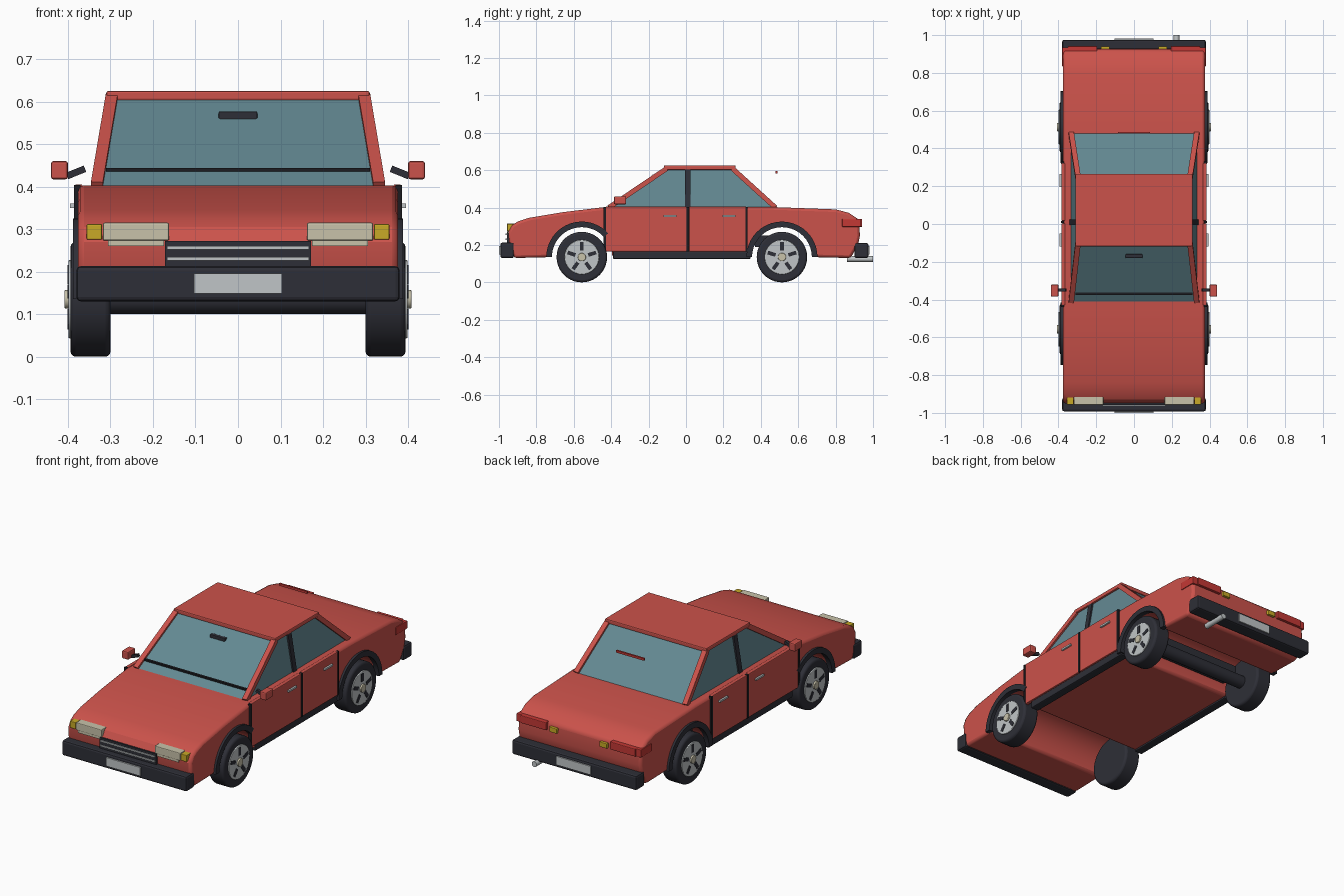
import bpy, bmesh, math
from mathutils import Vector, Matrix

if "Cube" in bpy.data.objects:
    bpy.data.objects.remove(bpy.data.objects["Cube"])


def mat(name, rgb):
    m = bpy.data.materials.new(name)
    m.diffuse_color = (*rgb, 1)
    m.use_nodes = True
    m.node_tree.nodes["Principled BSDF"].inputs["Base Color"].default_value = m.diffuse_color
    return m


RED = mat("body_red", (0.60, 0.085, 0.07))
GLASS = mat("window_blue", (0.125, 0.25, 0.29))
DARK = mat("trim_dark", (0.027, 0.028, 0.038))
BLACK = mat("seam_black", (0.012, 0.012, 0.015))
GREY = mat("metal_grey", (0.53, 0.56, 0.57))
BEIGE = mat("lamp_beige", (0.58, 0.54, 0.40))
YELLOW = mat("lamp_yellow", (0.58, 0.40, 0.02))
TAIL = mat("lamp_red", (0.55, 0.04, 0.035))


def finish(name, bm, material, bevel=0, segs=2, smooth=True):
    bmesh.ops.recalc_face_normals(bm, faces=bm.faces)
    me = bpy.data.meshes.new(name)
    bm.to_mesh(me)
    bm.free()
    me.materials.append(material)
    ob = bpy.data.objects.new(name, me)
    bpy.context.collection.objects.link(ob)
    if bevel:
        mod = ob.modifiers.new("bevel", 'BEVEL')
        mod.width, mod.segments = bevel, segs
        mod.limit_method, mod.angle_limit = 'ANGLE', math.radians(50)
    if smooth:
        bpy.ops.object.select_all(action='DESELECT')
        ob.select_set(True)
        bpy.context.view_layer.objects.active = ob
        bpy.ops.object.shade_smooth_by_angle(angle=math.radians(25))
    return ob


def box(name, x, y, z, material, bevel=0):
    """Box from (min, max) ranges."""
    bm = bmesh.new()
    bmesh.ops.create_cube(bm, size=1)
    for v in bm.verts:
        v.co = [(a + b) / 2 + c * (b - a) for (a, b), c in zip((x, y, z), v.co)]
    return finish(name, bm, material, bevel, smooth=False)


def side_box(name, x, y, z, material, bevel=0):
    """The same box on both sides of the car."""
    for s, tag in ((1, "right"), (-1, "left")):
        box(f"{name}_{tag}", sorted((s * x[0], s * x[1])), y, z, material, bevel)


def prism(name, profile, x0, x1, material, bevel=0, segs=2):
    """Side profile of (y, z) points extruded across x."""
    bm = bmesh.new()
    face = bm.faces.new([bm.verts.new((x0, y, z)) for y, z in profile])
    res = bmesh.ops.extrude_face_region(bm, geom=[face])
    new = [v for v in res["geom"] if isinstance(v, bmesh.types.BMVert)]
    bmesh.ops.translate(bm, verts=new, vec=(x1 - x0, 0, 0))
    return finish(name, bm, material, bevel, segs)


def bar(name, a, b, w, h, material):
    """Rectangular bar between two points."""
    a, b = Vector(a), Vector(b)
    d = b - a
    bm = bmesh.new()
    bmesh.ops.create_cube(bm, size=1)
    side = Vector((1, 0, 0)) if abs(d.x) < 0.9 * d.length else Vector((0, 1, 0))
    zax = d.normalized()
    yax = zax.cross(side).normalized()
    xax = yax.cross(zax)
    for v in bm.verts:
        v.co = (a + b) / 2 + xax * v.co.x * w + yax * v.co.y * h + d * v.co.z
    return finish(name, bm, material, smooth=False)


def cyl(name, c, r, depth, axis, material, bevel=0, n=32):
    bm = bmesh.new()
    rot = Matrix.Rotation(math.pi / 2, 4, 'Y' if axis == 'x' else 'X')
    bmesh.ops.create_cone(bm, cap_ends=True, segments=n, radius1=r, radius2=r,
                          depth=depth, matrix=Matrix.Translation(c) @ rot)
    return finish(name, bm, material, bevel, 3)


def arc(cy, cz, r, a0, a1, n=20):
    return [(cy + r * math.cos(math.radians(a0 + (a1 - a0) * i / n)),
             cz + r * math.sin(math.radians(a0 + (a1 - a0) * i / n))) for i in range(n + 1)]


FRONT, REAR, AXLE = -0.557, 0.513, 0.135

# Body shell with wheel tunnels
shell = [(-0.92, 0.13), (-0.945, 0.20), (-0.95, 0.27), (-0.93, 0.305), (-0.90, 0.325),
         (-0.84, 0.345), (-0.66, 0.375), (-0.43, 0.403), (0.45, 0.403), (0.80, 0.39),
         (0.87, 0.372), (0.925, 0.335), (0.93, 0.25), (0.92, 0.20), (0.88, 0.13)]
shell += arc(REAR, AXLE, 0.163, 0, 180) + arc(FRONT, AXLE, 0.163, 0, 180)
prism("body_shell", shell, -0.376, 0.376, RED, 0.014)

# Wheel arch flares
for s, tag in ((1, "right"), (-1, "left")):
    for cy, start, end in ((FRONT, 42, "front"), (REAR, 0, "rear")):
        ring = arc(cy, AXLE, 0.19, start, 180) + arc(cy, AXLE, 0.16, 180, start)
        prism(f"{end}_arch_flare_{tag}", ring, s * 0.36, s * 0.388, DARK)

# Doors, seams, sills and handles
side_box("front_door", (0.365, 0.385), (-0.43, 0.003), (0.165, 0.405), RED, 0.004)
side_box("rear_door", (0.365, 0.385), (0.017, 0.322), (0.165, 0.405), RED, 0.004)
for y in (-0.434, 0.01, 0.324):
    side_box("door_seam", (0.37, 0.386), (y - 0.006, y + 0.006), (0.165, 0.404), BLACK)
side_box("sill", (0.33, 0.378), (-0.39, 0.345), (0.125, 0.166), DARK, 0.006)
for y in (-0.085, 0.23):
    side_box("door_handle", (0.38, 0.395), (y - 0.035, y + 0.035), (0.35, 0.36), GREY)

# Cabin glass
bm = bmesh.new()
low = [bm.verts.new(p) for p in ((-.335, -.415, .40), (.335, -.415, .40), (.335, .48, .40), (-.335, .48, .40))]
top = [bm.verts.new(p) for p in ((-.298, -.11, .607), (.298, -.11, .607), (.298, .255, .607), (-.298, .255, .607))]
bm.faces.new(low)
bm.faces.new(top)
for i in range(4):
    j = (i + 1) % 4
    bm.faces.new((low[i], low[j], top[j], top[i]))
finish("cabin_glass", bm, GLASS, smooth=False)

# Roof and pillars
box("roof", (-0.31, 0.31), (-0.118, 0.265), (0.602, 0.625), RED, 0.005)
for s, tag in ((1, "right"), (-1, "left")):
    bar(f"front_pillar_{tag}", (s * .332, -.412, .40), (s * .297, -.105, .607), 0.028, 0.026, RED)
    bar(f"rear_pillar_{tag}", (s * .332, .478, .40), (s * .297, .25, .607), 0.028, 0.026, RED)
    bar(f"middle_pillar_{tag}", (s * .332, .01, .40), (s * .298, .01, .605), 0.02, 0.03, DARK)

# Window details
box("windscreen_strip", (-0.31, 0.31), (-0.376, -0.362), (0.435, 0.444), BLACK)
box("inside_mirror", (-0.046, 0.046), (-0.18, -0.16), (0.555, 0.577), DARK, 0.004)
box("high_brake_lamp", (-0.085, 0.085), (0.478, 0.488), (0.583, 0.595), TAIL)

# Side mirrors
for s, tag in ((1, "right"), (-1, "left")):
    bar(f"mirror_arm_{tag}", (s * .36, -.35, .442), (s * .402, -.35, .425), 0.016, 0.016, DARK)
side_box("side_mirror", (0.40, 0.44), (-0.385, -0.32), (0.417, 0.46), RED, 0.006)

# Bumpers and plates
box("front_bumper", (-0.38, 0.38), (-0.992, -0.92), (0.13, 0.213), DARK, 0.01)
box("rear_bumper", (-0.38, 0.38), (0.90, 0.975), (0.13, 0.21), DARK, 0.01)
box("front_plate", (-0.104, 0.104), (-1.0, -0.99), (0.148, 0.195), GREY)
box("rear_plate", (-0.104, 0.104), (0.97, 0.982), (0.148, 0.195), GREY)

# Grille and bars
box("grille", (-0.172, 0.172), (-0.958, -0.92), (0.205, 0.272), DARK)
for z in (0.23, 0.256):
    box("grille_bar", (-0.167, 0.167), (-0.964, -0.95), (z - 0.004, z + 0.004), GREY)

# Front lamps
side_box("headlight", (0.162, 0.318), (-0.958, -0.91), (0.273, 0.315), BEIGE, 0.004)
side_box("headlight_lower", (0.174, 0.306), (-0.955, -0.92), (0.26, 0.273), BEIGE)
side_box("front_indicator", (0.32, 0.356), (-0.956, -0.91), (0.275, 0.312), YELLOW, 0.003)

# Rear lamps
side_box("tail_light", (0.195, 0.35), (0.90, 0.942), (0.297, 0.34), TAIL, 0.004)
side_box("tail_light_side", (0.34, 0.38), (0.835, 0.934), (0.297, 0.34), TAIL, 0.003)
side_box("reverse_light", (0.13, 0.176), (0.90, 0.941), (0.295, 0.322), YELLOW, 0.003)

# Exhaust and rear axle housing
cyl("exhaust_pipe", (0.225, 0.93, 0.125), 0.015, 0.14, 'y', GREY, n=16)
box("axle_housing", (-0.3, 0.3), (0.37, 0.47), (0.19, 0.25), DARK)
cyl("rear_axle", (0, REAR, AXLE), 0.035, 0.62, 'x', DARK, n=16)

# Wheels
for cy, end in ((FRONT, "front"), (REAR, "rear")):
    for s, tag in ((1, "right"), (-1, "left")):
        cyl(f"{end}_tyre_{tag}", (s * .347, cy, AXLE), 0.135, 0.094, 'x', DARK, 0.012, 40)
        cyl(f"{end}_rim_{tag}", (s * .385, cy, AXLE), 0.092, 0.028, 'x', GREY, 0.003)
        cyl(f"{end}_hub_{tag}", (s * .395, cy, AXLE), 0.022, 0.026, 'x', BEIGE, 0.003, 20)
        for k in range(5):
            a = math.radians(90 + 72 * k)
            c, d = math.cos(a), math.sin(a)
            bar(f"{end}_rim_slot_{tag}", (s * .398, cy + .036 * c, AXLE + .036 * d),
                (s * .398, cy + .08 * c, AXLE + .08 * d), 0.006, 0.02, DARK)
